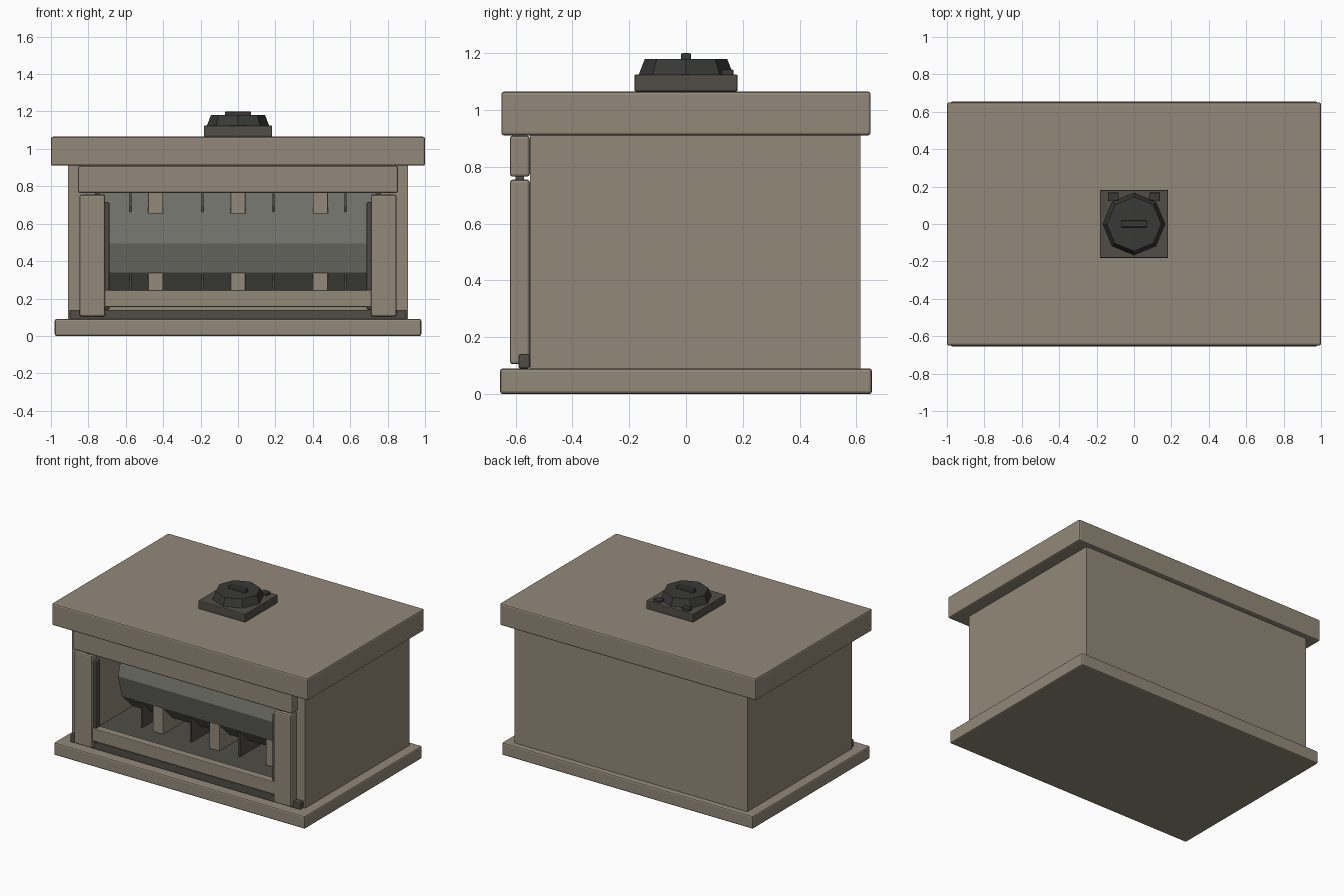
import bpy, math

if "Cube" in bpy.data.objects:
    bpy.data.objects.remove(bpy.data.objects["Cube"])


def material(name, rgb):
    m = bpy.data.materials.new(name)
    m.diffuse_color = (*rgb, 1)
    m.use_nodes = True
    m.node_tree.nodes["Principled BSDF"].inputs["Base Color"].default_value = m.diffuse_color
    return m


WOOD = material("wood", (0.29, 0.25, 0.19))
DARK = material("dark_trim", (0.08, 0.074, 0.06))
BLACK = material("cap_black", (0.04, 0.042, 0.038))
METAL = material("drum_metal", (0.16, 0.165, 0.14))


def box(name, x, y, z, mat=WOOD, bevel=0.01):
    """Box given by its (min, max) range on each axis."""
    lo, hi = zip(x, y, z)
    bpy.ops.mesh.primitive_cube_add(size=1, location=[(a + b) / 2 for a, b in zip(lo, hi)])
    o = bpy.context.object
    o.name = name
    o.scale = [b - a for a, b in zip(lo, hi)]
    bpy.ops.object.transform_apply(location=False, rotation=False, scale=True)
    o.data.materials.append(mat)
    if bevel:
        b = o.modifiers.new("bevel", "BEVEL")
        b.width = bevel
        b.segments = 2
    return o


def pair(name, x, y, z, mat=WOOD, bevel=0.01):
    """The same box on the right and mirrored on the left."""
    box(name + "_right", x, y, z, mat, bevel)
    box(name + "_left", (-x[1], -x[0]), y, z, mat, bevel)


# Base and lid
box("base_plate", (-0.98, 0.98), (-0.655, 0.655), (0, 0.09))
box("lid", (-1, 1), (-0.65, 0.65), (0.91, 1.065))

# Hollow cabinet, open at the front
pair("side_wall", (0.81, 0.91), (-0.55, 0.615), (0.09, 0.91), bevel=0)
box("back_wall", (-0.81, 0.81), (0.54, 0.615), (0.09, 0.91), bevel=0)
box("floor_edge", (-0.81, 0.81), (-0.55, -0.5), (0.09, 0.155), bevel=0)
box("inner_floor", (-0.81, 0.81), (-0.5, 0.54), (0.09, 0.15), DARK, 0)

# Front frame
box("front_header", (-0.855, 0.855), (-0.62, -0.55), (0.765, 0.91))
pair("front_stile", (0.71, 0.847), (-0.62, -0.55), (0.105, 0.755))
box("bottom_rail", (-0.72, 0.72), (-0.61, -0.555), (0.155, 0.245), bevel=0.005)
pair("inner_strip", (0.688, 0.72), (-0.60, -0.55), (0.14, 0.715), DARK, 0.006)
box("hinge_bar", (-0.90, 0.90), (-0.59, -0.55), (0.09, 0.14), DARK, 0.006)
pair("hinge_pin", (0.735, 0.765), (-0.60, -0.57), (0.745, 0.775), DARK, 0)

# Twelve-sided drum lying along x
bpy.ops.mesh.primitive_cylinder_add(vertices=12, radius=0.31, depth=1.44,
                                    location=(0, 0, 0.495), rotation=(0, math.pi / 2, 0))
drum = bpy.context.object
drum.name = "drum"
drum.data.materials.append(METAL)

# Drum supports and thin hoops between them
for i, x in enumerate((-0.44, 0, 0.44)):
    box(f"drum_support_{i + 1}", (x - 0.04, x + 0.04), (-0.265, 0.265), (0.15, 0.91), bevel=0.005)
for i, x in enumerate((-0.575, -0.19, 0.19, 0.575)):
    box(f"drum_fin_{i + 1}", (x - 0.006, x + 0.006), (-0.255, 0.255), (0.15, 0.91), DARK, 0)

# Filler cap on the lid
box("cap_plate", (-0.183, 0.183), (-0.182, 0.182), (1.065, 1.125), DARK, 0.006)
bpy.ops.mesh.primitive_cone_add(vertices=8, radius1=0.167, radius2=0.145, depth=0.057,
                                location=(0, 0, 1.1515))
cap = bpy.context.object
cap.name = "filler_cap"
cap.data.materials.append(BLACK)
box("cap_grip", (-0.07, 0.07), (-0.018, 0.018), (1.175, 1.2), BLACK, 0.006)
pair("cap_hinge", (0.082, 0.14), (0.125, 0.168), (1.12, 1.142), BLACK, 0.006)
